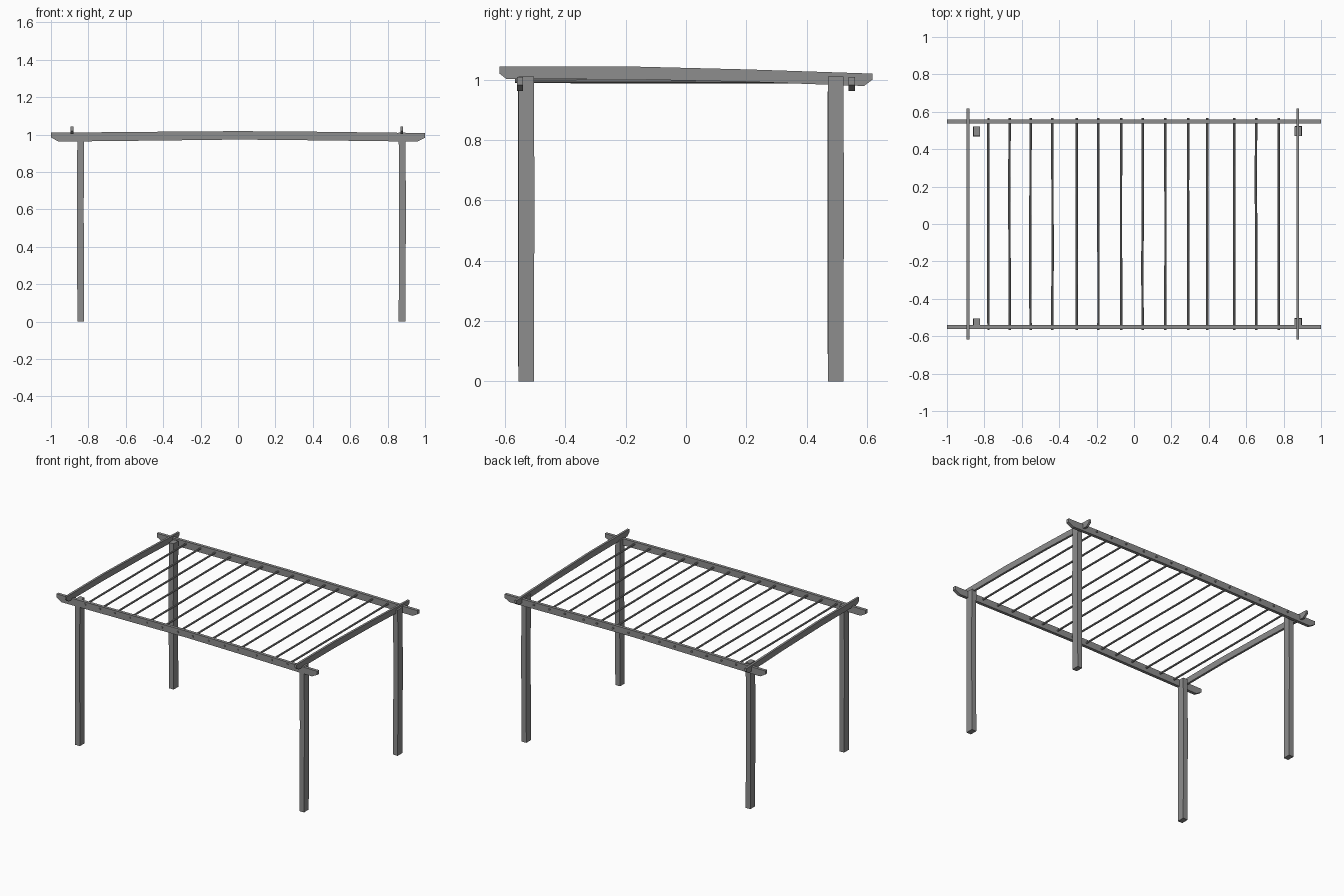
import bpy, bmesh, random
from mathutils import Vector

random.seed(4)
cube = bpy.data.objects.get("Cube")
if cube:
    bpy.data.objects.remove(cube)

wood = bpy.data.materials.new("weathered_grey")
wood.use_nodes = True
grey = (0.27, 0.27, 0.27, 1)
wood.diffuse_color = grey
wood.node_tree.nodes["Principled BSDF"].inputs["Base Color"].default_value = grey


def loft(name, rings):
    """Skin a list of equal-sized closed rings and cap both ends."""
    bm = bmesh.new()
    loops = [[bm.verts.new(p) for p in ring] for ring in rings]
    n = len(loops[0])
    for a, b in zip(loops, loops[1:]):
        for i in range(n):
            j = (i + 1) % n
            bm.faces.new((a[i], a[j], b[j], b[i]))
    bm.faces.new(loops[0])
    bm.faces.new(loops[-1])
    bmesh.ops.recalc_face_normals(bm, faces=bm.faces)
    mesh = bpy.data.meshes.new(name)
    bm.to_mesh(mesh)
    bm.free()
    mesh.materials.append(wood)
    obj = bpy.data.objects.new(name, mesh)
    bpy.context.collection.objects.link(obj)
    return obj


def beam(name, stations, centre, width, along_x):
    """Plank on edge: stations are (distance, bottom, top) along its run."""
    rings = []
    for d, low, high in stations:
        ring = []
        for side, z in ((-1, low), (1, low), (1, high), (-1, high)):
            c = centre + side * width / 2
            ring.append((d, c, z) if along_x else (c, d, z))
        rings.append(ring)
    return loft(name, rings)


# Rough-hewn square posts
def post(name, x, y, lean):
    rings = []
    for z, shift in ((0, 0), (0.3, lean * 0.4), (0.6, lean), (1.01, 0)):
        rings.append([(x + sx * 0.018 + shift, y + sy * 0.026 + shift / 2, z)
                      for sx, sy in ((-1, -1), (1, -1), (1, 1), (-1, 1))])
    return loft(name, rings)


for side, x, lean in (("right", -0.841, -0.002), ("left", 0.877, 0.003)):
    post("front_post_" + side, x, -0.53, lean)
    post("back_post_" + side, x, 0.496, lean)

# Long side beams, slightly bowed, undercut at the ends
long_run = [(-1, 0.985, 1.01), (-0.96, 0.962, 1.01), (-0.4, 0.968, 1.015),
            (0, 0.973, 1.018), (0.4, 0.969, 1.015), (0.96, 0.962, 1.008),
            (1, 0.983, 1.008)]
beam("front_beam", long_run, -0.55, 0.021, True)
beam("back_beam", long_run, 0.549, 0.021, True)

# End rafters sloping gently to the back
end_run = [(-0.618, 1.02, 1.043), (-0.595, 1.002, 1.043), (-0.2, 1.001, 1.044),
           (0.2, 0.993, 1.034), (0.59, 0.979, 1.021), (0.618, 1.0, 1.02)]
beam("right_rafter", end_run, -0.888, 0.015, False)
beam("left_rafter", end_run, 0.875, 0.015, False)

# Thin poles let through the side beams
pole_x = (-0.778, -0.665, -0.553, -0.437, -0.306, -0.19, -0.068,
          0.046, 0.167, 0.29, 0.392, 0.535, 0.653, 0.773)
corners = [Vector((c, s)) * 0.0065 for c, s in
           ((1, 0), (0.7, 0.7), (0, 1), (-0.7, 0.7),
            (-1, 0), (-0.7, -0.7), (0, -1), (0.7, -0.7))]
for i, x in enumerate(pole_x):
    rings = []
    for y in (-0.567, -0.2, 0.2, 0.567):
        dx = random.uniform(-0.002, 0.002) if abs(y) < 0.5 else 0
        rings.append([(x + dx + c.x, y, 0.995 + dx / 2 + c.y) for c in corners])
    loft("roof_pole_%d" % (i + 1), rings)
